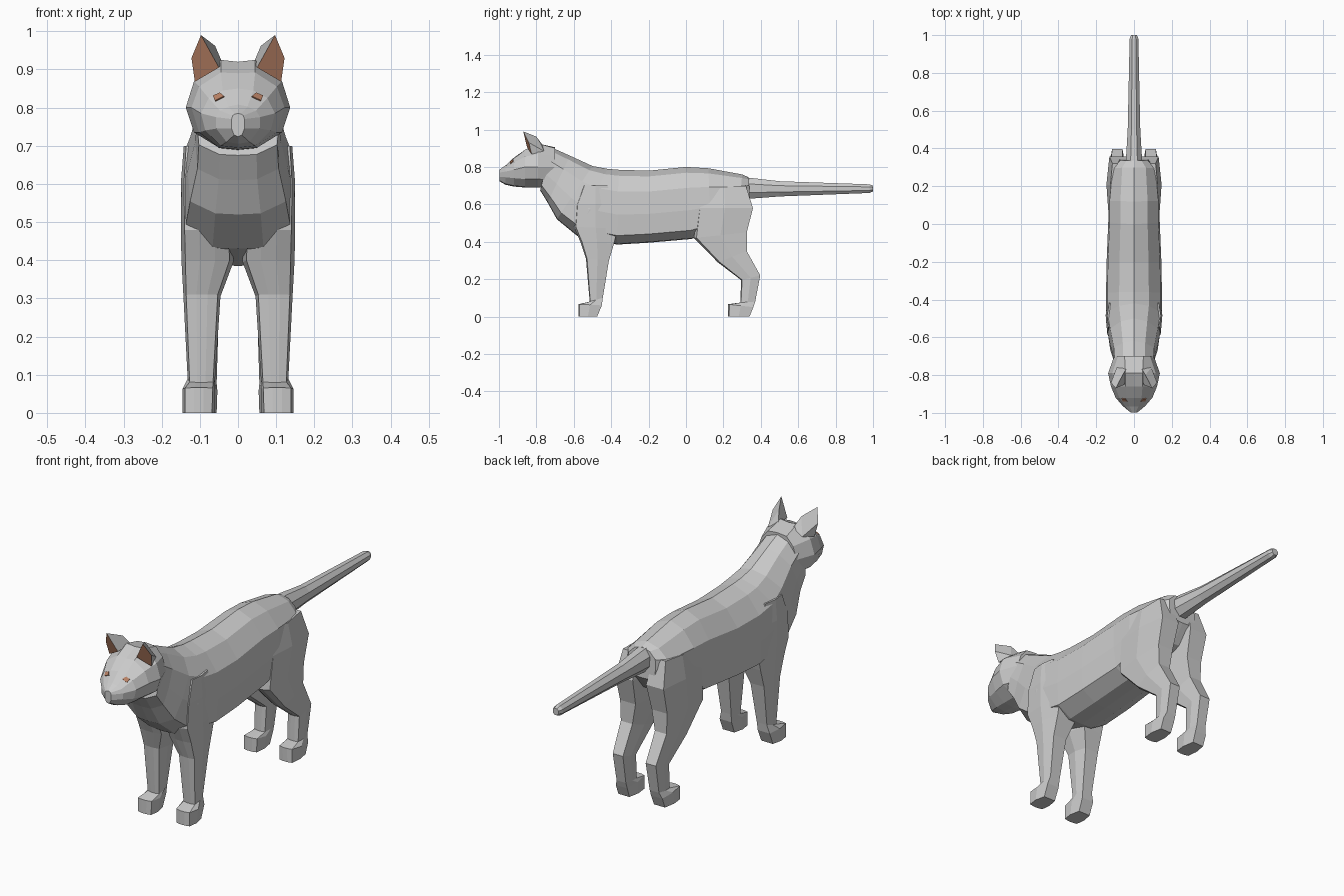
import bpy, bmesh, math
from mathutils import Vector


def material(name, rgb):
    m = bpy.data.materials.new(name)
    m.diffuse_color = (*rgb, 1)
    return m


FUR = material("grey fur", (0.6, 0.6, 0.6))
TAN = material("tan skin", (0.48, 0.22, 0.13))


def make(name, verts, faces, mats=(FUR,)):
    me = bpy.data.meshes.new(name)
    me.from_pydata(verts, [], faces)
    for m in mats:
        me.materials.append(m)
    bm = bmesh.new()
    bm.from_mesh(me)
    bmesh.ops.recalc_face_normals(bm, faces=bm.faces)
    bm.to_mesh(me)
    bm.free()
    ob = bpy.data.objects.new(name, me)
    bpy.context.collection.objects.link(ob)
    return ob


def loft(name, rings):
    """Skin a row of closed rings and cap both ends."""
    n = len(rings[0])
    verts = [p for r in rings for p in r]
    faces = [(i * n + j, i * n + (j + 1) % n, (i + 1) * n + (j + 1) % n, (i + 1) * n + j)
             for i in range(len(rings) - 1) for j in range(n)]
    faces += [tuple(range(n)), tuple(range(len(verts) - n, len(verts)))]
    return make(name, verts, faces)


def mirrored_ring(half):
    """Half ring from top centre to bottom centre, closed across x = 0."""
    return half + [(-x, y, z) for x, y, z in half[-2:0:-1]]


# Torso: slanted sections from neck to rump (top y, z, bottom y, z, half width)
SECTION = [(0, 0), (0.08, 0.53), (0.29, 0.95), (0.60, 1), (0.88, 0.95), (0.99, 0.45), (1, 0)]
torso = [(-0.72, 0.905, -0.78, 0.675, 0.108), (-0.62, 0.86, -0.74, 0.61, 0.112),
         (-0.50, 0.805, -0.69, 0.52, 0.132), (-0.42, 0.79, -0.58, 0.43, 0.148),
         (-0.36, 0.785, -0.37, 0.385, 0.148), (-0.20, 0.78, -0.20, 0.395, 0.145),
         (0.0, 0.80, 0.03, 0.415, 0.136), (0.12, 0.793, 0.13, 0.45, 0.136),
         (0.30, 0.76, 0.28, 0.52, 0.118), (0.335, 0.745, 0.345, 0.60, 0.075)]
loft("torso", [mirrored_ring([(w * f, yt + (yb - yt) * t, zt + (zb - zt) * t) for t, f in SECTION])
               for yt, zt, yb, zb, w in torso])

# Head: sections from neck to nose (y, then x, z pairs from crown to chin)
head_rows = [
    (-0.70, (0, .905, .05, .90, .085, .86, .105, .80, .09, .73, .04, .69, 0, .685)),
    (-0.79, (0, .92, .045, .925, .115, .87, .137, .80, .115, .735, .05, .695, 0, .69)),
    (-0.86, (0, .89, .045, .892, .102, .855, .122, .80, .102, .735, .05, .695, 0, .69)),
    (-0.92, (0, .85, .04, .845, .077, .825, .097, .785, .086, .74, .045, .70, 0, .695)),
    (-0.965, (0, .808, .025, .803, .047, .792, .058, .775, .057, .745, .03, .71, 0, .705)),
    (-0.998, (0, .785, .008, .783, .014, .779, .017, .77, .017, .745, .01, .728, 0, .724))]
head = loft("head", [mirrored_ring([(r[i], y, r[i + 1]) for i in range(0, 14, 2)])
                     for y, r in head_rows])

# Tail: tapering eight-sided tube (y, z, half width, half height)
tail = [(0.29, 0.69, 0.046, 0.06), (0.345, 0.686, 0.046, 0.06), (0.50, 0.683, 0.036, 0.044),
        (0.98, 0.684, 0.025, 0.025), (1.0, 0.684, 0.017, 0.017)]
loft("tail", [[(w * math.cos(a), y, z + h * math.sin(a))
               for a in [math.pi * (k + 0.5) / 4 for k in range(8)]] for y, z, w, h in tail])

# Legs: bevelled sections (front y, z, back y, z, inner x, outer x)
OUTLINE = [(0.3, -1), (0.85, -0.9), (1, 0), (0.75, 1), (-0.75, 1), (-1, 0), (-0.85, -0.9), (-0.3, -1)]
front_leg = [(-.55, .70, -.42, .70, .06, .142), (-.59, .60, -.38, .60, .04, .150),
             (-.60, .48, -.365, .47, .015, .150), (-.565, .40, -.385, .39, .012, .148),
             (-.535, .31, -.412, .30, .046, .143), (-.515, .08, -.445, .10, .06, .132),
             (-.575, .066, -.45, .06, .06, .145), (-.575, 0, -.475, 0, .062, .145)]
hind_leg = [(.09, .68, .32, .70, .04, .125), (.06, .58, .358, .58, .02, .146),
            (.042, .42, .325, .45, .03, .14), (.17, .29, .325, .35, .05, .133),
            (.295, .195, .397, .22, .052, .125), (.29, .075, .37, .08, .056, .122),
            (.225, .066, .36, .05, .054, .135), (.225, 0, .34, 0, .056, .135)]


def leg(name, rows, side):
    rings = []
    for yf, zf, yb, zb, xi, xo in rows:
        rings.append([(side * ((xi + xo) / 2 + u * (xo - xi) / 2),
                       yf + (yb - yf) * (v + 1) / 2, zf + (zb - zf) * (v + 1) / 2)
                      for u, v in OUTLINE])
    loft(name, rings)


for side, label in ((-1, "left"), (1, "right")):
    leg("front_leg_" + label, front_leg, side)
    leg("hind_leg_" + label, hind_leg, side)

    # Ears: tan opening in front, grey shell behind
    pts = [(.113, -.825, .868), (.122, -.84, .93), (.097, -.87, .99), (.05, -.85, .905),
           (.06, -.80, .962), (.092, -.76, .885), (.04, -.765, .915)]
    ear = make("ear_" + label, [(side * x, y, z) for x, y, z in pts],
               [(0, 1, 2, 3), (2, 4, 6, 3), (2, 1, 5, 4), (1, 0, 5), (4, 5, 6), (0, 3, 6, 5)],
               (FUR, TAN))
    ear.data.polygons[0].material_index = 1

    # Eyes: thin plates lying on the face
    hit, pos, normal, _ = head.closest_point_on_mesh(Vector((side * .054, -.935, .83)))
    across = normal.cross(Vector((0, 0, 1))).normalized()
    up = across.cross(normal)
    eye = [(.018, .002), (.002, .014), (-.015, .004), (-.004, -.013)]
    plate = [pos + across * u * side + up * v + normal * d for d in (-.002, .004) for u, v in eye]
    make("eye_" + label, plate,
         [(0, 1, 2, 3), (4, 5, 6, 7)] + [(k, (k + 1) % 4, (k + 1) % 4 + 4, k + 4) for k in range(4)],
         (TAN,))
